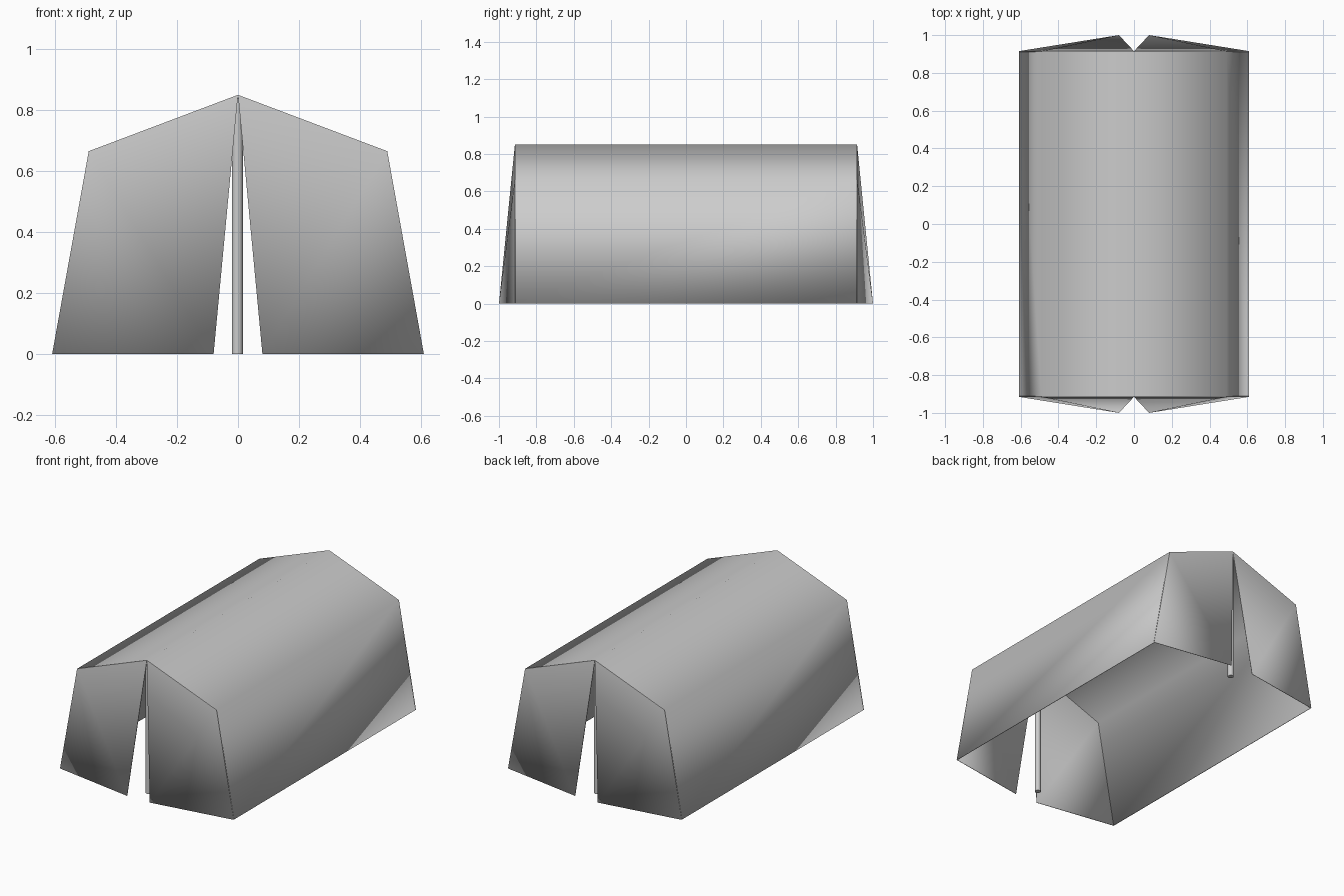
import bpy, bmesh

cube = bpy.data.objects.get("Cube")
if cube:
    bpy.data.objects.remove(cube, do_unlink=True)

HALF_LENGTH = 0.915
THICK = 0.004
EAVE, FOOT, RIDGE = (0.49, 0.665), (0.61, 0.0), (0.0, 0.85)

grey = bpy.data.materials.new("canvas grey")
grey.use_nodes = True
grey.diffuse_color = (0.6, 0.6, 0.6, 1)
grey.node_tree.nodes["Principled BSDF"].inputs["Base Color"].default_value = grey.diffuse_color


def prism(name, ring_a, ring_b):
    """Closed solid between two matching rings of points."""
    bm = bmesh.new()
    a = [bm.verts.new(p) for p in ring_a]
    b = [bm.verts.new(p) for p in ring_b]
    n = len(a)
    for i in range(n):
        j = (i + 1) % n
        bm.faces.new((a[i], a[j], b[j], b[i]))
    return bm, a, b


def finish(bm, name):
    """Smooth cloth: hems and lengthwise folds stay soft, other rims are sharp."""
    bmesh.ops.recalc_face_normals(bm, faces=bm.faces)
    for f in bm.faces:
        f.smooth = True
    for e in bm.edges:
        p, q = (v.co for v in e.verts)
        hem = max(p.z, q.z) < 0.02
        fold = abs(p.y - q.y) > 1
        sharp_turn = e.calc_face_angle(0) > 0.6
        e.smooth = hem or fold or not sharp_turn
    mesh = bpy.data.meshes.new(name)
    bm.to_mesh(mesh)
    bm.free()
    mesh.materials.append(grey)
    bpy.context.collection.objects.link(bpy.data.objects.new(name, mesh))


# Roof and side walls: one folded sheet running the whole length
half = [FOOT, EAVE, RIDGE]
outer = half + [(-x, z) for x, z in reversed(half[:2])]
inner = [(x * 0.993, z * 0.993) for x, z in reversed(outer)]
end = HALF_LENGTH - THICK
bm, a, b = prism("tent_canvas", *[[(x, y, z) for x, z in outer + inner] for y in (-end, end)])
count = len(outer)
for ring in (a, b):
    for i in range(count - 1):
        bm.faces.new((ring[i], ring[i + 1], ring[-2 - i], ring[-1 - i]))
finish(bm, "tent_canvas")

# Door flaps: two at each end, parted and pulled outward at the bottom
for end_name, sy in (("front", -1), ("back", 1)):
    for side_name, sx in (("left", 1), ("right", -1)):
        corners = [(*RIDGE, HALF_LENGTH), (*EAVE, HALF_LENGTH),
                   (*FOOT, HALF_LENGTH), (0.08, 0.0, 1.0)]
        rings = [[(sx * x, sy * (y - d), z) for x, z, y in corners] for d in (0, THICK)]
        bm, a, b = prism("flap", *rings)
        for r in (a, b):
            bm.faces.new((r[0], r[1], r[3]))
            bm.faces.new((r[1], r[2], r[3]))
        finish(bm, f"{end_name}_{side_name}_flap")

# Upright poles just inside each doorway
for end_name, sy in (("front", -1), ("back", 1)):
    bpy.ops.mesh.primitive_cylinder_add(vertices=16, radius=0.018, depth=0.84,
                                        location=(-0.002, sy * 0.893, 0.42))
    pole = bpy.context.object
    pole.name = f"{end_name}_pole"
    pole.data.materials.append(grey)
    bpy.ops.object.shade_smooth_by_angle()
